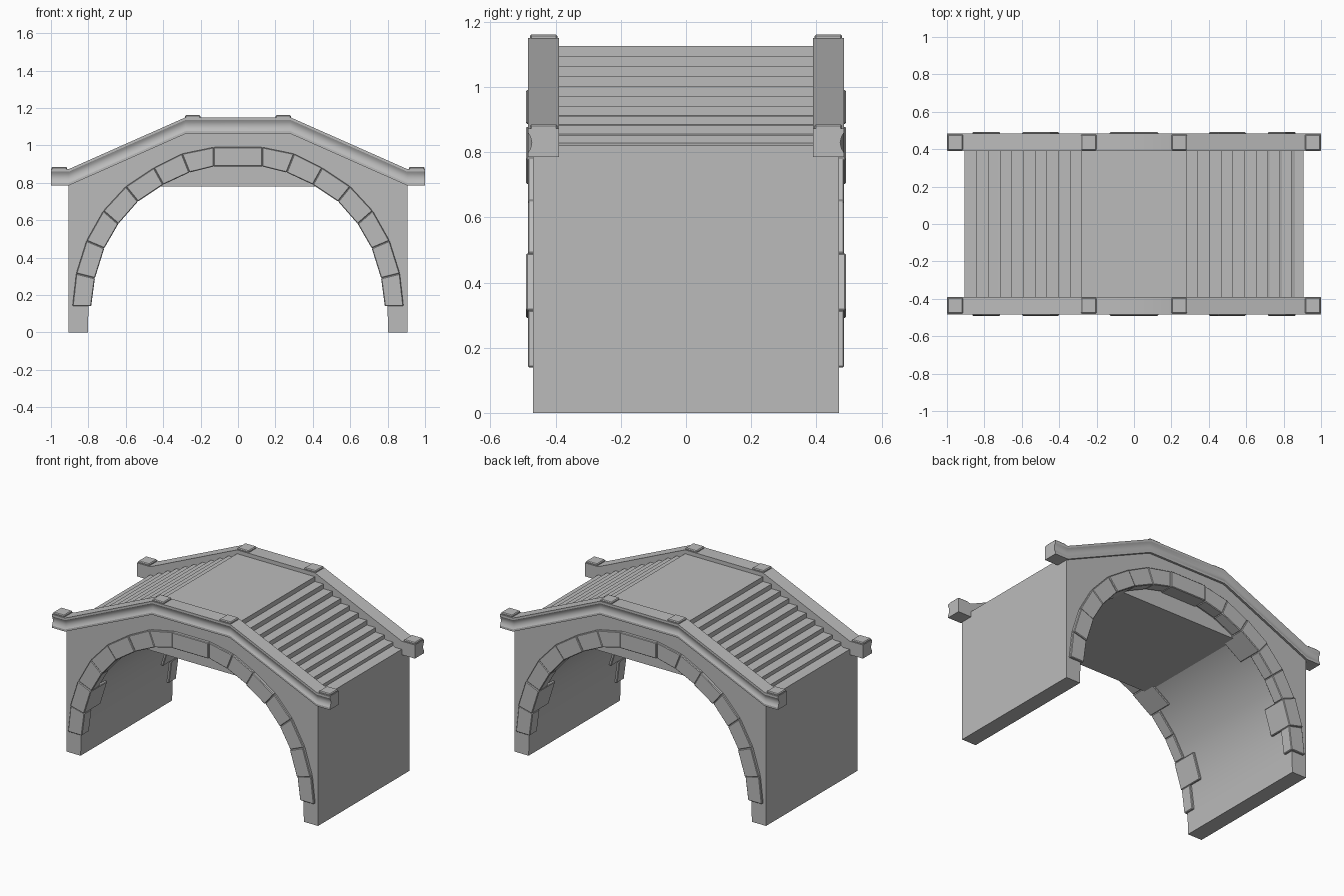
import bpy
import bmesh

cube = bpy.data.objects.get("Cube")
if cube:
    bpy.data.objects.remove(cube, do_unlink=True)

stone = bpy.data.materials.new("grey stone")
stone.use_nodes = True
grey = (0.5, 0.5, 0.5, 1)
stone.diffuse_color = grey
stone.node_tree.nodes["Principled BSDF"].inputs["Base Color"].default_value = grey


def loft(name, rings, bevel=0, smooth=False):
    """Skin matching closed rings of points and cap both ends."""
    bm = bmesh.new()
    loops = [[bm.verts.new(p) for p in ring] for ring in rings]
    for a, b in zip(loops, loops[1:]):
        for i in range(len(a)):
            j = (i + 1) % len(a)
            bm.faces.new((a[i], a[j], b[j], b[i]))
    bm.faces.new(loops[0])
    bm.faces.new(loops[-1])
    bmesh.ops.recalc_face_normals(bm, faces=bm.faces)
    mesh = bpy.data.meshes.new(name)
    bm.to_mesh(mesh)
    bm.free()
    mesh.materials.append(stone)
    obj = bpy.data.objects.new(name, mesh)
    bpy.context.collection.objects.link(obj)
    if bevel:
        mod = obj.modifiers.new("soft edges", "BEVEL")
        mod.width = bevel
        mod.segments = 1
    if smooth:
        bpy.ops.object.select_all(action="DESELECT")
        obj.select_set(True)
        bpy.context.view_layer.objects.active = obj
        bpy.ops.object.shade_smooth_by_angle(angle=0.5)
    return obj


def prism(name, outline, y0, y1, **kw):
    return loft(name, [[(x, y, z) for x, z in outline] for y in (y0, y1)], **kw)


def mirrored(half):
    return half + [(-x, z) for x, z in reversed(half)]


# Arch curves, from the right springing up to the crown
inner = mirrored([(.785, .14), (.765, .29), (.715, .45), (.64, .58),
                  (.535, .70), (.40, .79), (.26, .855), (.13, .887)])
outer = mirrored([(.885, .14), (.865, .315), (.81, .49), (.72, .65),
                  (.60, .78), (.45, .88), (.30, .955), (.13, .99)])

# Body with vaulted opening
vault = [(.803, 0)] + [(x * 1.018, z * 1.008) for x, z in inner] + [(-.803, 0)]
shell = [(-.905, 0), (-.905, .80), (-.28, 1.08), (.28, 1.08), (.905, .80), (.905, 0)]
prism("bridge_body", vault + shell, -.47, .47, smooth=True)

# Stairs on both flanks and the flat deck between them
steps = 10
tread = (.905 - .28) / steps
stair = [(.905, .78)]
for k in range(steps, 0, -1):
    z = 1.125 - .0305 * k
    stair += [(.28 + tread * k, z), (.28 + tread * (k - 1), z)]
stair.append((.28, 1.125))
prism("stairs_and_deck", mirrored(stair), -.40, .40)

# Arch stones: every third one is prouder and reaches deeper into the vault
for side, label in ((-1, "front"), (1, "back")):
    for i in range(len(inner) - 1):
        key = i % 3 == 1
        face, depth = (.491, .15) if key else (.485, .06)
        quad = [inner[i], inner[i + 1], outer[i + 1], outer[i]]
        prism(f"{label}_arch_stone_{i + 1}", quad, side * (.47 - depth),
              side * face, bevel=.004)

# Parapets with a hollow moulding on the outer face
section = [(.39, 0), (.39, .088), (.484, .088), (.484, .074), (.477, .062),
           (.473, .044), (.477, .026), (.484, .014), (.484, 0)]
path = mirrored([(1, .785), (.905, .785), (.28, 1.062)])
for side, label in ((-1, "front"), (1, "back")):
    loft(f"{label}_parapet",
         [[(x, side * y, z + h) for y, h in section] for x, z in path], smooth=True)

    # Low cap blocks on the ends and at the bends
    for x0, x1, z in ((.915, .997, .86), (.20, .283, 1.136)):
        for end in (-1, 1):
            block = [(end * x0, z), (end * x1, z),
                     (end * x1, z + .025), (end * x0, z + .025)]
            prism(f"{label}_cap_block", block, side * .394, side * .479, bevel=.005)
